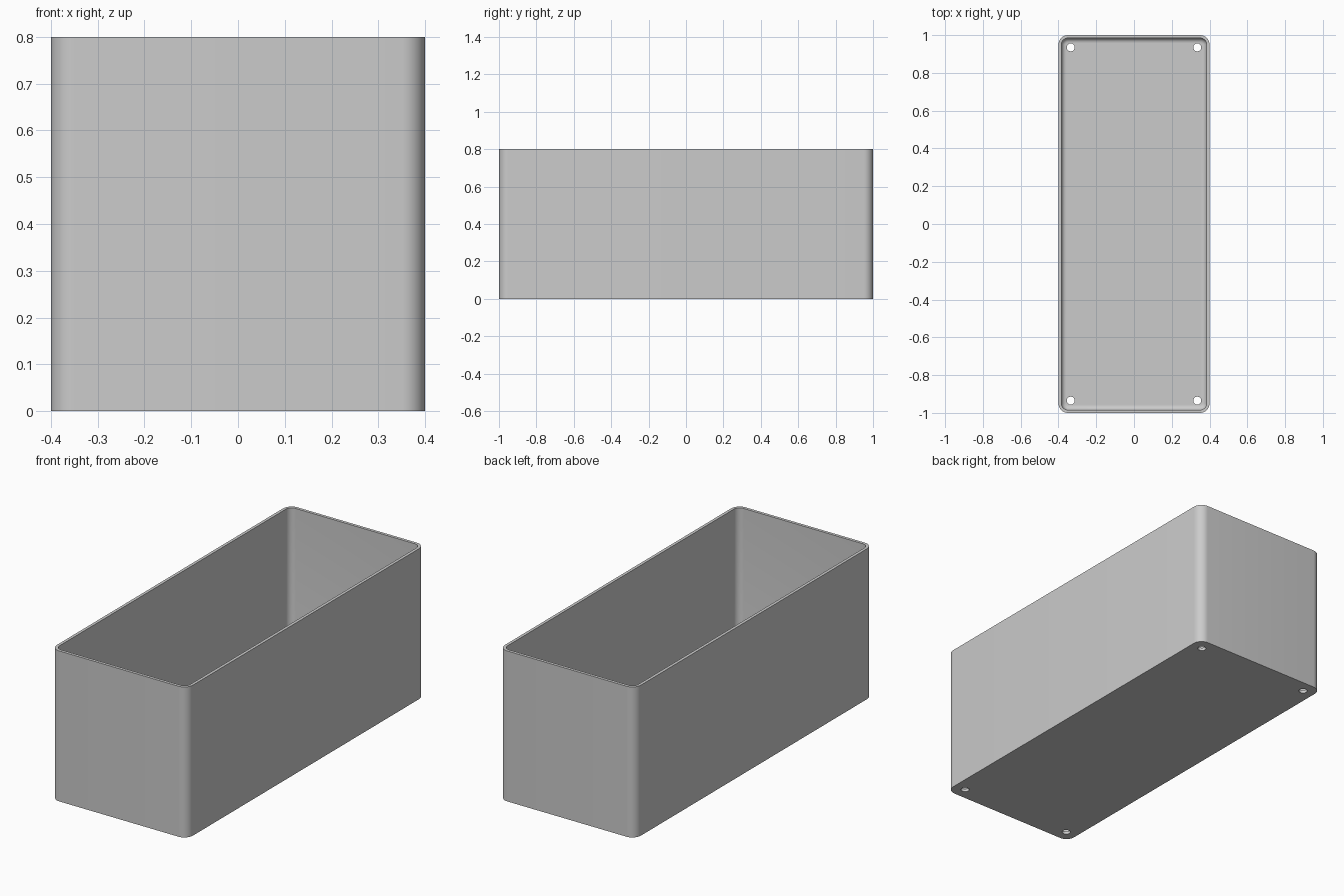
import bpy, bmesh, math

cube = bpy.data.objects.get("Cube")
if cube:
    bpy.data.objects.remove(cube, do_unlink=True)

HALF_X, HALF_Y, HEIGHT = 0.4, 1.0, 0.8
CORNER, WALL, FLOOR, FILLET = 0.05, 0.016, 0.016, 0.025
HOLE_X, HOLE_Y, HOLE_R = 0.335, 0.935, 0.021
STEPS = 10

grey = bpy.data.materials.new("grey plastic")
grey.use_nodes = True
grey.diffuse_color = (0.6, 0.6, 0.6, 1)
grey.node_tree.nodes["Principled BSDF"].inputs["Base Color"].default_value = (0.6, 0.6, 0.6, 1)


def ring(bm, inset, z):
    """Rounded rectangle pulled in from the outer outline."""
    r = max(CORNER - inset, 0.004)
    cx, cy = HALF_X - inset - r, HALF_Y - inset - r
    verts = []
    for quarter, (sx, sy) in enumerate([(1, 1), (-1, 1), (-1, -1), (1, -1)]):
        for i in range(STEPS + 1):
            a = (quarter + i / STEPS) * math.pi / 2
            verts.append(bm.verts.new((sx * cx + r * math.cos(a), sy * cy + r * math.sin(a), z)))
    return verts


# Open box: outer wall, rim, inner wall, rounded inside edge, floor
bm = bmesh.new()
levels = [(0, 0), (0, HEIGHT), (WALL, HEIGHT)]
for i in range(7):
    a = i / 6 * math.pi / 2
    levels.append((WALL + FILLET * (1 - math.cos(a)), FLOOR + FILLET * (1 - math.sin(a))))
rings = [ring(bm, inset, z) for inset, z in levels]
for low, high in zip(rings, rings[1:]):
    for i in range(len(low)):
        j = (i + 1) % len(low)
        bm.faces.new((low[i], low[j], high[j], high[i]))
bm.faces.new(rings[0][::-1])
bm.faces.new(rings[-1])
bmesh.ops.recalc_face_normals(bm, faces=bm.faces)
mesh = bpy.data.meshes.new("open_box")
bm.to_mesh(mesh)
bm.free()
mesh.materials.append(grey)
box = bpy.data.objects.new("open_box", mesh)
bpy.context.collection.objects.link(box)

# Four screw holes through the floor
cutters = []
for sx in (-1, 1):
    for sy in (-1, 1):
        bpy.ops.mesh.primitive_cylinder_add(vertices=32, radius=HOLE_R, depth=0.2,
                                            location=(sx * HOLE_X, sy * HOLE_Y, 0))
        cutter = bpy.context.object
        cutter.name = "hole_cutter"
        cutter.hide_render = True
        cutter.data.materials.append(grey)
        cutters.append(cutter)
        cut = box.modifiers.new("screw_hole", "BOOLEAN")
        cut.operation = "DIFFERENCE"
        cut.solver = "EXACT"
        cut.object = cutter

bpy.ops.object.select_all(action="DESELECT")
box.select_set(True)
bpy.context.view_layer.objects.active = box
for name in [m.name for m in box.modifiers]:
    bpy.ops.object.modifier_apply(modifier=name)
for cutter in cutters:
    bpy.data.objects.remove(cutter, do_unlink=True)
bpy.ops.object.shade_smooth_by_angle(angle=math.radians(35))
